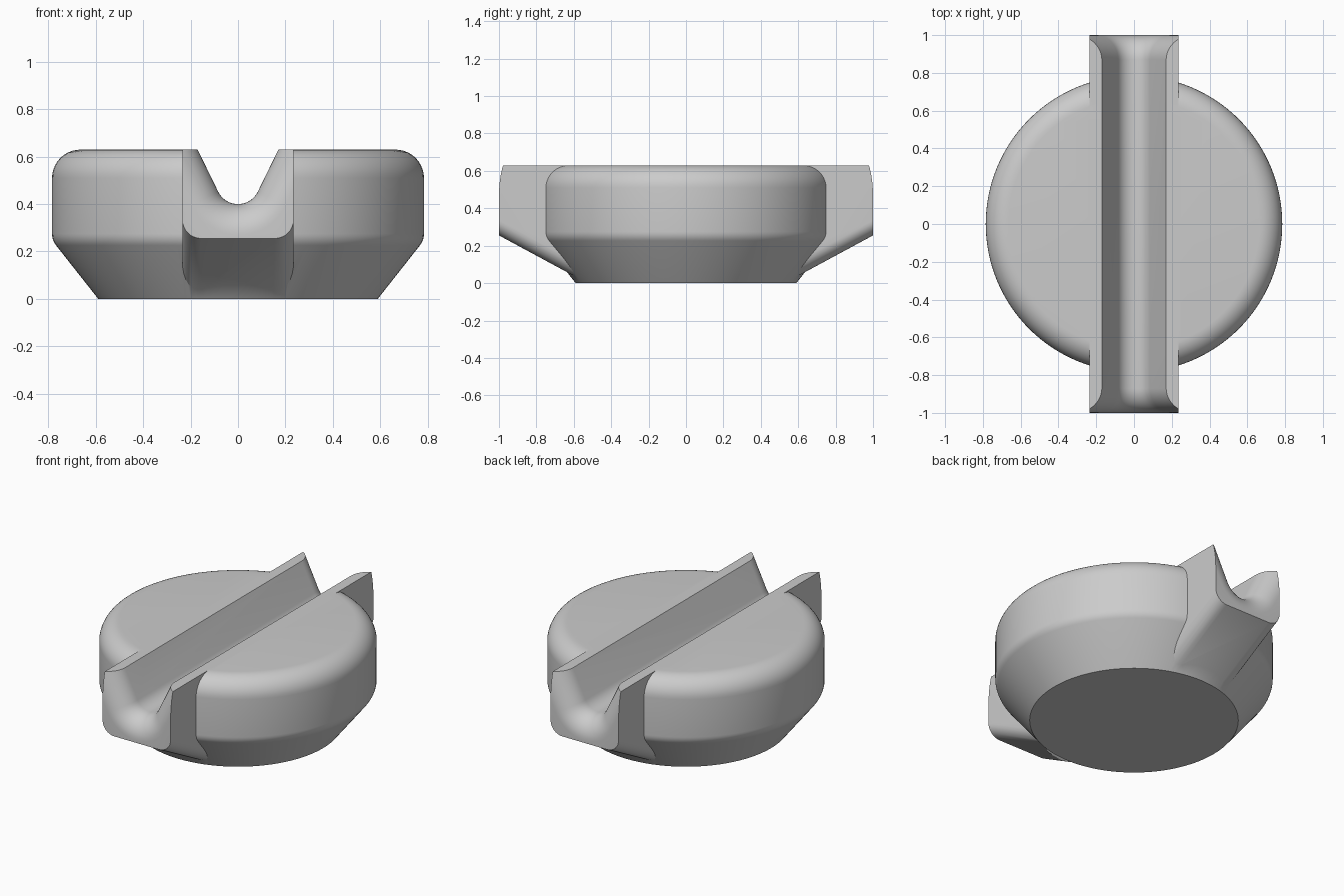
import bpy, bmesh, math

if "Cube" in bpy.data.objects:
    bpy.data.objects.remove(bpy.data.objects["Cube"])

grey = bpy.data.materials.new("plain grey")
grey.diffuse_color = (0.6, 0.6, 0.6, 1)
grey.use_nodes = True
grey.node_tree.nodes["Principled BSDF"].inputs["Base Color"].default_value = grey.diffuse_color


def loft(name, rings):
    """Closed solid through rings that share one point count."""
    bm = bmesh.new()
    loops = [[bm.verts.new(p) for p in ring] for ring in rings]
    n = len(loops[0])
    for a, b in zip(loops, loops[1:]):
        for i in range(n):
            j = (i + 1) % n
            bm.faces.new((a[i], a[j], b[j], b[i]))
    bm.faces.new(loops[0][::-1])
    bm.faces.new(loops[-1])
    bmesh.ops.recalc_face_normals(bm, faces=bm.faces)
    mesh = bpy.data.meshes.new(name)
    bm.to_mesh(mesh)
    bm.free()
    ob = bpy.data.objects.new(name, mesh)
    bpy.context.collection.objects.link(ob)
    mesh.materials.append(grey)
    return ob


def arc(cx, cz, r, a0, a1, n):
    """Points on an arc, angles in degrees."""
    angles = [math.radians(a0 + (a1 - a0) * i / n) for i in range(n + 1)]
    return [(cx + r * math.cos(a), cz + r * math.sin(a)) for a in angles]


TOP, HALF = 0.63, 0.235

# Round body: tapered foot, soft waist, rounded top rim
profile = [(0.59, 0)] + arc(0.705, 0.275, 0.08, -38, 0, 5) + arc(0.665, 0.51, 0.12, 0, 90, 10)
SIDES = 128
body = loft("round_body", [[(r * math.cos(math.tau * i / SIDES), r * math.sin(math.tau * i / SIDES), z)
                            for i in range(SIDES)] for r, z in profile])


# Cross bar: rounded lower edges, underside sloping up to both ends
def bar_ring(y):
    low = max(0.012, 0.255 - 0.54 * (1 - abs(y)))
    right = arc(HALF - 0.08, low + 0.08, 0.08, -90, 0, 8) + [(HALF, TOP)]
    return [(x, y, z) for x, z in right + [(-x, z) for x, z in right[::-1]]]


bar = loft("cross_bar", [bar_ring(y) for y in (-1, -0.55, 0.55, 1)])

# Groove: rounded V that flares out at both ends
FLARE, ROUND, LEAN = 0.13, 0.093, 64


def groove_ring(y, d):
    cz, r, a = 0.4 + ROUND, ROUND + d, math.radians(LEAN)
    curve = arc(0, cz, r, -90 - LEAN, -90 + LEAN, 16)
    x, z = curve[-1]
    x += (1 - z) / math.tan(a)
    return [(px, y, pz) for px, pz in [(-x, 1)] + curve + [(x, 1)]]


end = [(1 - FLARE + FLARE * math.sin(t), FLARE * (1 - math.cos(t)))
       for t in (math.radians(90 * i / 12) for i in range(13))] + [(1.1, FLARE)]
groove = loft("groove_cutter", [groove_ring(-y, d) for y, d in end[::-1]] + [groove_ring(y, d) for y, d in end])
groove.hide_render = True

# Join the bar to the body, then cut the groove through both
bpy.context.view_layer.objects.active = body
for tool, op in ((bar, 'UNION'), (groove, 'DIFFERENCE')):
    mod = body.modifiers.new(op.title(), 'BOOLEAN')
    mod.object, mod.operation, mod.solver = tool, op, 'EXACT'
    bpy.ops.object.modifier_apply(modifier=mod.name)
    bpy.data.objects.remove(tool)

body.name = "grooved_body"
body.select_set(True)
bpy.ops.object.shade_smooth_by_angle(angle=math.radians(25))
